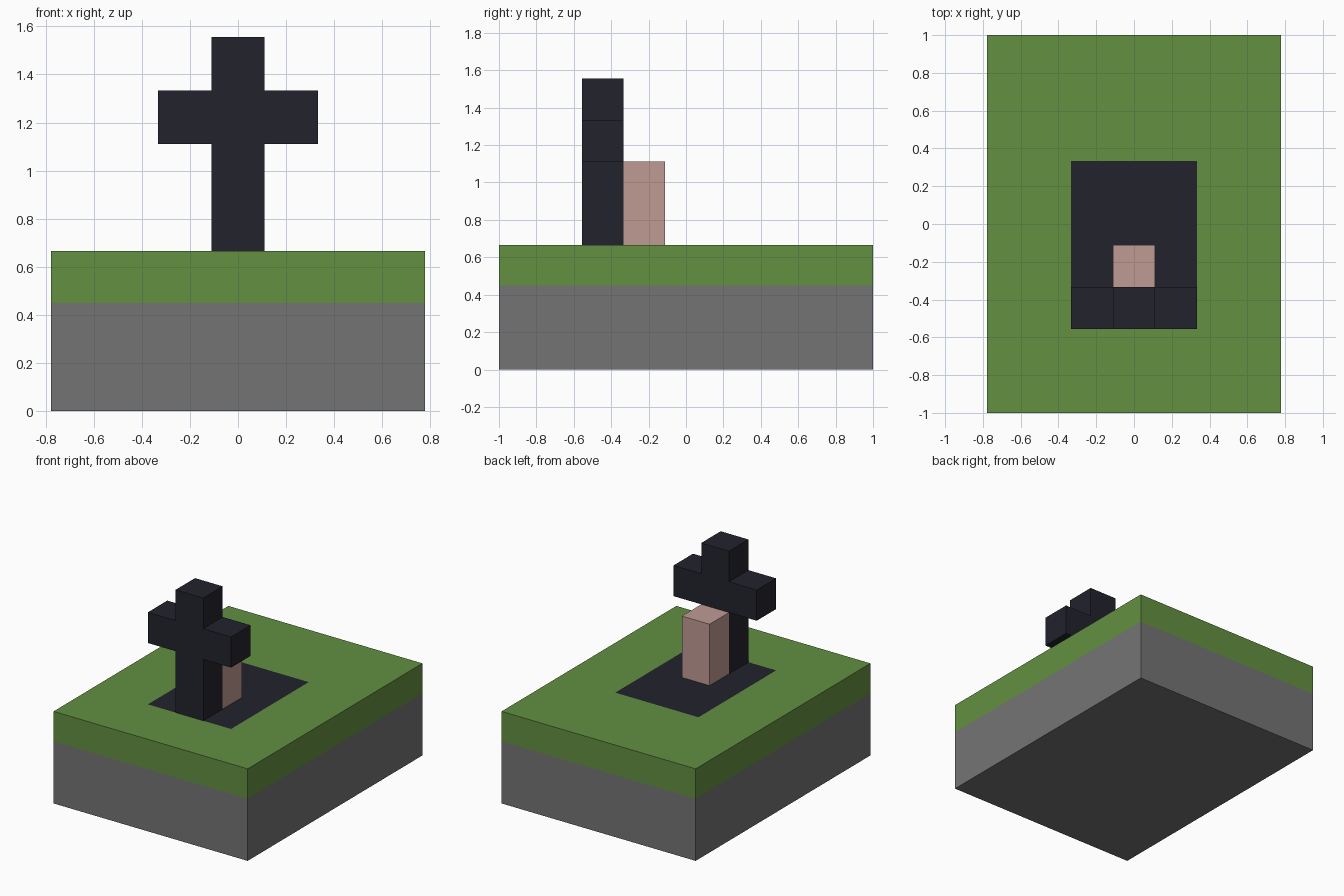
import bpy
import bmesh
from mathutils import Vector

cube = bpy.data.objects.get("Cube")
if cube:
    bpy.data.objects.remove(cube, do_unlink=True)

U = 1 / 9  # block unit
GROUND = 6 * U
GRASS_LINE = 0.45


def material(name, srgb):
    """Flat material from an 8-bit sRGB colour."""
    linear = [((c / 255 + 0.055) / 1.055) ** 2.4 for c in srgb] + [1]
    mat = bpy.data.materials.new(name)
    mat.use_nodes = True
    mat.diffuse_color = linear
    bsdf = mat.node_tree.nodes["Principled BSDF"]
    bsdf.inputs["Base Color"].default_value = linear
    bsdf.inputs["Roughness"].default_value = 0.9
    return mat


grass = material("grass green", (98, 144, 65))
stone = material("stone grey", (116, 116, 116))
dark = material("dark slate", (34, 34, 45))
pink = material("dusty pink", (192, 155, 148))


def finish(name, bm, *mats):
    bmesh.ops.recalc_face_normals(bm, faces=bm.faces)
    mesh = bpy.data.meshes.new(name)
    bm.to_mesh(mesh)
    bm.free()
    for mat in mats:
        mesh.materials.append(mat)
    obj = bpy.data.objects.new(name, mesh)
    bpy.context.collection.objects.link(obj)
    return obj


def box(low, high):
    low, high = Vector(low), Vector(high)
    bm = bmesh.new()
    bmesh.ops.create_cube(bm, size=1)
    bmesh.ops.scale(bm, vec=high - low, verts=bm.verts)
    bmesh.ops.translate(bm, vec=(low + high) / 2, verts=bm.verts)
    return bm


# Ground block: stone below, grass above, with a dark plot cut into the top face
bm = box((-7 * U, -1, 0), (7 * U, 1, GROUND))


def cut(co, normal, faces):
    geom = set(faces)
    for f in faces:
        geom.update(f.edges, f.verts)
    bmesh.ops.bisect_plane(bm, geom=list(geom), plane_co=co, plane_no=normal)


def top_faces():
    return [f for f in bm.faces if f.calc_center_median().z > GROUND - 0.001]


cut((0, 0, GRASS_LINE), (0, 0, 1), bm.faces[:])
for x in (-3 * U, 3 * U):
    cut((x, 0, 0), (1, 0, 0), top_faces())
for y in (-5 * U, 3 * U):
    cut((0, y, 0), (0, 1, 0), top_faces())
for f in bm.faces:
    c = f.calc_center_median()
    f.material_index = 1 if c.z > GRASS_LINE else 0
for f in top_faces():
    c = f.calc_center_median()
    if abs(c.x) < 3 * U and -5 * U < c.y < 3 * U:
        f.material_index = 2
finish("ground_block", bm, stone, grass, dark)

# Cross: mirrored outline extruded backwards
half = [(1, 6), (1, 10), (3, 10), (3, 12), (1, 12), (1, 14)]
outline = half + [(-x, z) for x, z in reversed(half)]
bm = bmesh.new()
face = bm.faces.new([bm.verts.new((x * U, -5 * U, z * U)) for x, z in outline])
extruded = bmesh.ops.extrude_face_region(bm, geom=[face], use_keep_orig=True)
moved = [v for v in extruded["geom"] if isinstance(v, bmesh.types.BMVert)]
bmesh.ops.translate(bm, vec=(0, 2 * U, 0), verts=moved)
finish("cross", bm, dark)

# Upright block behind the cross
finish("pillar", box((-U, -3 * U, GROUND), (U, -U, 10 * U)), pink)
